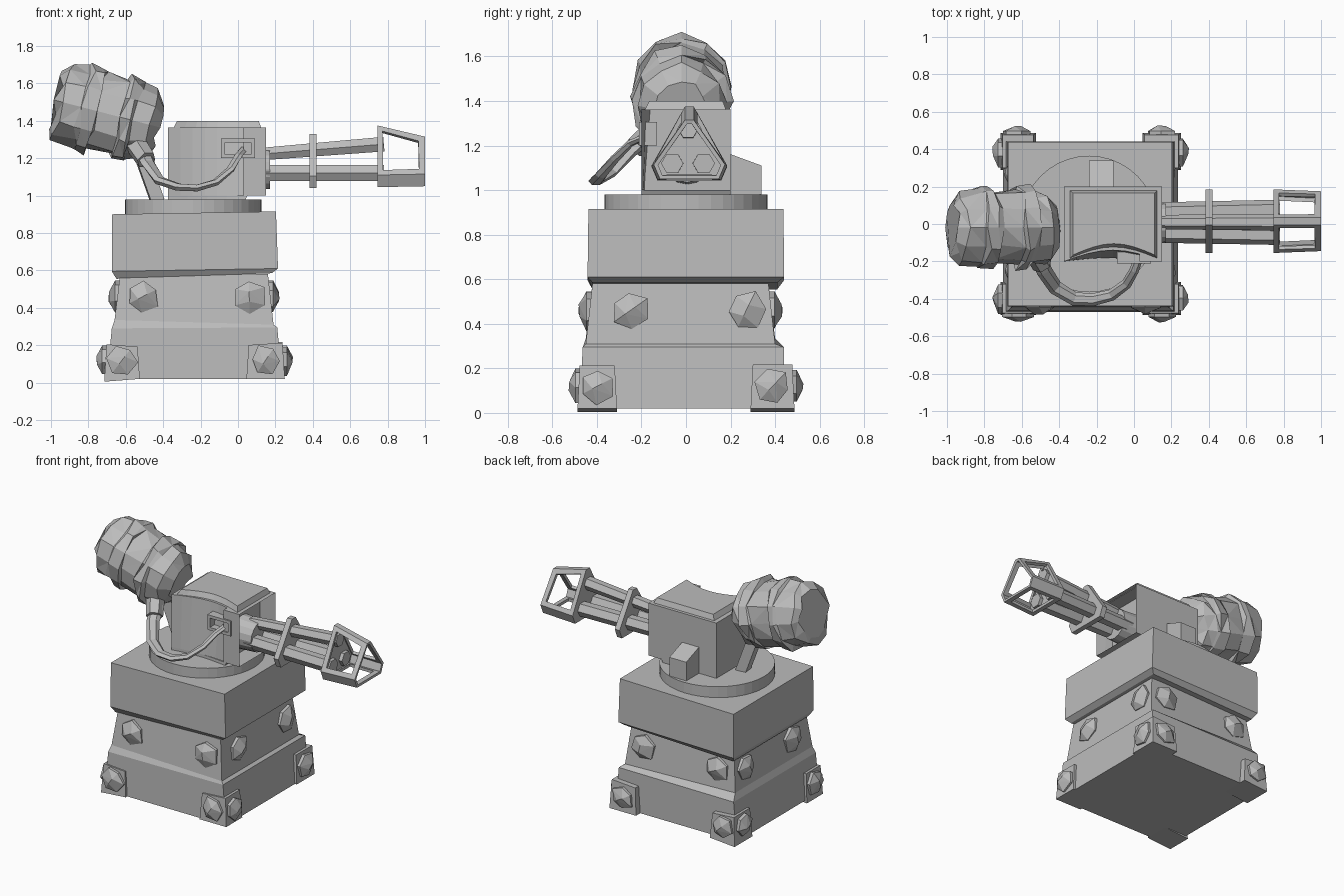
import bpy, bmesh, math, random
from mathutils import Vector, Matrix

if "Cube" in bpy.data.objects:
    bpy.data.objects.remove(bpy.data.objects["Cube"])

random.seed(4)
grey = bpy.data.materials.new("stone grey")
grey.diffuse_color = (0.5, 0.5, 0.5, 1)
grey.use_nodes = True
grey.node_tree.nodes["Principled BSDF"].inputs["Base Color"].default_value = grey.diffuse_color


def finish(bm, name):
    bmesh.ops.recalc_face_normals(bm, faces=bm.faces)
    me = bpy.data.meshes.new(name)
    bm.to_mesh(me)
    bm.free()
    me.materials.append(grey)
    ob = bpy.data.objects.new(name, me)
    bpy.context.collection.objects.link(ob)
    return ob


def loft(bm, rings):
    """Skin a list of equal-length point rings and cap both ends."""
    vs = [[bm.verts.new(p) for p in r] for r in rings]
    n = len(vs[0])
    for a, b in zip(vs, vs[1:]):
        for i in range(n):
            bm.faces.new((a[i], a[(i + 1) % n], b[(i + 1) % n], b[i]))
    bm.faces.new(vs[0][::-1])
    bm.faces.new(vs[-1])
    return vs


def rect(x0, x1, y0, y1, z0, z1=None):
    z1 = z0 if z1 is None else z1      # left and right edge heights
    return [(x0, y0, z0), (x1, y0, z1), (x1, y1, z1), (x0, y1, z0)]


def solid(name, *rings):
    bm = bmesh.new()
    loft(bm, rings)
    return finish(bm, name)


def tube(name, a, b, ra, rb, n, twist=0):
    """Straight prism or cone between two points."""
    a, b = Vector(a), Vector(b)
    m = (b - a).to_track_quat('Z', 'Y').to_matrix()
    ring = lambda c, r: [c + m @ Vector((r * math.cos(twist + i * math.tau / n),
                                         r * math.sin(twist + i * math.tau / n), 0)) for i in range(n)]
    return solid(name, ring(a, ra), ring(b, rb))


# Pedestal: stacked, slightly crooked blocks
solid("pedestal",
      rect(-.70, .235, -.47, .44, .02), rect(-.675, .21, -.465, .44, .29, .295),
      rect(-.66, .19, -.45, .40, .335, .31), rect(-.63, .16, -.42, .37, .58))
solid("upper_block",
      rect(-.65, .18, -.42, .41, .555, .585), rect(-.675, .214, -.442, .44, .595, .61),
      rect(-.673, .203, -.438, .438, .90, .915))


# Crystal rivets: faceted lumps pointing along a wall normal
def crystal(pos, normal, r, h):
    bm = bmesh.new()
    m = Vector(normal).to_track_quat('Z', 'Y').to_matrix().to_4x4()
    m.translation = Vector(pos)
    off = random.random() * 2
    for i in range(6):
        q, a = r * random.uniform(.85, 1.1), off + i * math.tau / 6
        bm.verts.new((q * math.cos(a), q * math.sin(a), -.03))
        bm.verts.new((q * math.cos(a), q * math.sin(a), h * .25))
    for k in (-1, 1):
        bm.verts.new((k * r * .3 * math.cos(off), k * r * .3 * math.sin(off), h * random.uniform(.85, 1)))
    bmesh.ops.transform(bm, matrix=m, verts=bm.verts)
    res = bmesh.ops.convex_hull(bm, input=bm.verts)
    junk = [e for e in res["geom_interior"] if isinstance(e, bmesh.types.BMVert)]
    bmesh.ops.delete(bm, geom=junk, context='VERTS')
    finish(bm, "crystal_rivet")


for x in (-.51, .06):
    crystal((x, -.435, .46), (0, -1, 0), .09, .05)
    crystal((x, .385, .46), (0, 1, 0), .09, .05)
for y in (-.25, .27):
    crystal((-.645, y, .46), (-1, 0, 0), .09, .05)
    crystal((.175, y, .46), (1, 0, 0), .09, .05)

# Corner feet with rivets on both outer faces
for sx, x0, x1 in ((-1, -.715, -.525), (1, .045, .25)):
    for sy, y0, y1 in ((-1, -.487, -.31), (1, .29, .487)):
        t = random.uniform(.20, .225)
        solid("corner_foot", rect(x0, x1, y0, y1, .02 - .015 * (sx < 0), .02),
              rect(x0 + .012, x1 - .012, y0 + .01, y1 - .01, t, t + .012 * sx))
        cx, cy = (x0 + x1) / 2, (y0 + y1) / 2
        crystal((cx, y0 if sy < 0 else y1, .12), (0, sy, 0), .08, .04)
        crystal((x0 if sx < 0 else x1, cy, .12), (sx, 0, 0), .08, .045)

# Turntable
tube("turntable", (-.24, 0, .90), (-.24, 0, .98), .365, .365, 40)


# Turret housing: scooped front wall, open recess at the muzzle end
def plan(z, x0=-.374, x1=.15, y0=-.2, y1=.2, scoop=.06):
    pts = [(x1, y1, z), (x0, y1, z)]
    for i in range(9):
        t = i / 8
        pts.append((x0 + (x1 - x0) * t, y0 + scoop * math.sin(math.pi * t), z))
    return pts


bm = bmesh.new()
loft(bm, [plan(.98, x1=.04, scoop=.02), plan(1.0, x1=.05, scoop=.02), plan(1.0, scoop=.02), plan(1.365)])
mouth = [f for f in bm.faces if f.calc_center_median().x > .14]
bmesh.ops.inset_region(bm, faces=mouth, thickness=.03)
bmesh.ops.translate(bm, verts=mouth[0].verts, vec=(-.12, 0, 0))
finish(bm, "turret_housing")
solid("turret_lid", plan(1.36, -.345, .125, -.185, .18), plan(1.40, -.325, .11, -.165, .165))
solid("rear_box", [(-.24, .19, .97), (-.11, .19, .97), (-.11, .34, .97), (-.24, .34, .97)],
      [(-.24, .19, 1.165), (-.11, .19, 1.165), (-.11, .34, 1.11), (-.24, .34, 1.11)])

# Hose port on the front wall
for name, x0, x1, z0, z1 in (("port_top", -.09, .09, 1.285, 1.305), ("port_bottom", -.09, .09, 1.20, 1.22),
                             ("port_left", -.09, -.07, 1.22, 1.285), ("port_right", .07, .09, 1.22, 1.285)):
    solid(name, rect(x0, x1, -.21, -.13, z0), rect(x0, x1, -.21, -.13, z1))

# Three barrels with a round mount
tube("barrel_mount", (.0, .005, 1.14), (.17, .005, 1.14), .115, .105, 16)
tube("upper_barrel", (.1, .01, 1.22), (.78, .01, 1.275), .038, .045, 6)
for y0, y1 in ((-.05, -.062), (.065, .08)):
    tube("lower_barrel", (.1, y0, 1.12), (.78, y1, 1.12), .05, .05, 6)


# Chamfered triangle shared by the clamp and muzzle
def tri(x, top, bottom, w):
    s = [(.02, top), (w, bottom + .065), (w - .028, bottom)]
    return [(x, .015 + y, z) for y, z in s] + [(x, .015 - y, z) for y, z in s[::-1]]


solid("barrel_clamp", tri(.383, 1.33, 1.04, .17), tri(.42, 1.33, 1.04, .17))

# Muzzle: hollow shell, open at the tip, with three windows
bm = bmesh.new()
loft(bm, [tri(.745, 1.375, 1.045, .17), tri(1.0, 1.315, 1.05, .16)])
bmesh.ops.recalc_face_normals(bm, faces=bm.faces)
tip = [f for f in bm.faces if f.normal.x > .9]
walls = [f for f in bm.faces if abs(f.normal.x) < .9 and f.calc_area() > .04]
bmesh.ops.delete(bm, geom=tip, context='FACES_ONLY')
bmesh.ops.inset_individual(bm, faces=walls, thickness=.045)
bmesh.ops.delete(bm, geom=walls, context='FACES_ONLY')
muzzle = finish(bm, "muzzle")
mod = muzzle.modifiers.new("thickness", 'SOLIDIFY')
mod.thickness = .02
mod.offset = -1

# Rough wrapped tank, tilted behind the turret
profile = [(-.29, .15), (-.255, .20), (-.15, .215), (-.14, .235), (-.08, .23), (-.07, .205),
           (.06, .21), (.07, .235), (.13, .23), (.14, .205), (.215, .19), (.27, .12)]
axis = Vector((.50, 0, -.13)).normalized()
side = Vector((0, 1, 0))
up = side.cross(axis)
centre = Vector((-.69, -.02, 1.435))
rings = []
for t, r in profile:
    ring = []
    for i in range(12):
        a = i * math.tau / 12
        q = r * random.uniform(.93, 1.08)
        ring.append(centre + axis * (t + random.uniform(-.018, .018))
                    + (side * math.cos(a) * .96 + up * math.sin(a)) * q)
    rings.append(ring)
bm = bmesh.new()
loft(bm, rings)
bmesh.ops.triangulate(bm, faces=[f for f in bm.faces if len(f.verts) == 4 and random.random() < .6])
finish(bm, "tank")
tube("tank_strut", (-.43, -.01, .97), (-.53, -.02, 1.25), .05, .05, 4, math.pi / 4)

# Hose: flattened sweep that narrows toward the port
path = [(-.51, -.16, 1.24), (-.48, -.25, 1.17), (-.42, -.34, 1.08), (-.32, -.40, 1.045), (-.22, -.405, 1.04),
        (-.12, -.38, 1.07), (-.04, -.32, 1.14), (0, -.25, 1.21), (.04, -.14, 1.26)]
path = [Vector(p) for p in path]
rings = []
for i, p in enumerate(path):
    d = (path[min(i + 1, len(path) - 1)] - path[max(i - 1, 0)]).normalized()
    out = Vector((p.x + .23, p.y + .12, 0)).normalized()
    n = d.cross(out).normalized()
    out = n.cross(d)
    w = .045 - .0028 * i
    rings.append([p + out * w * math.cos(k * math.tau / 6) + n * w * .6 * math.sin(k * math.tau / 6) for k in range(6)])
solid("hose", *rings)
tube("hose_socket", (-.55, -.12, 1.28), (-.49, -.22, 1.19), .06, .055, 6)
